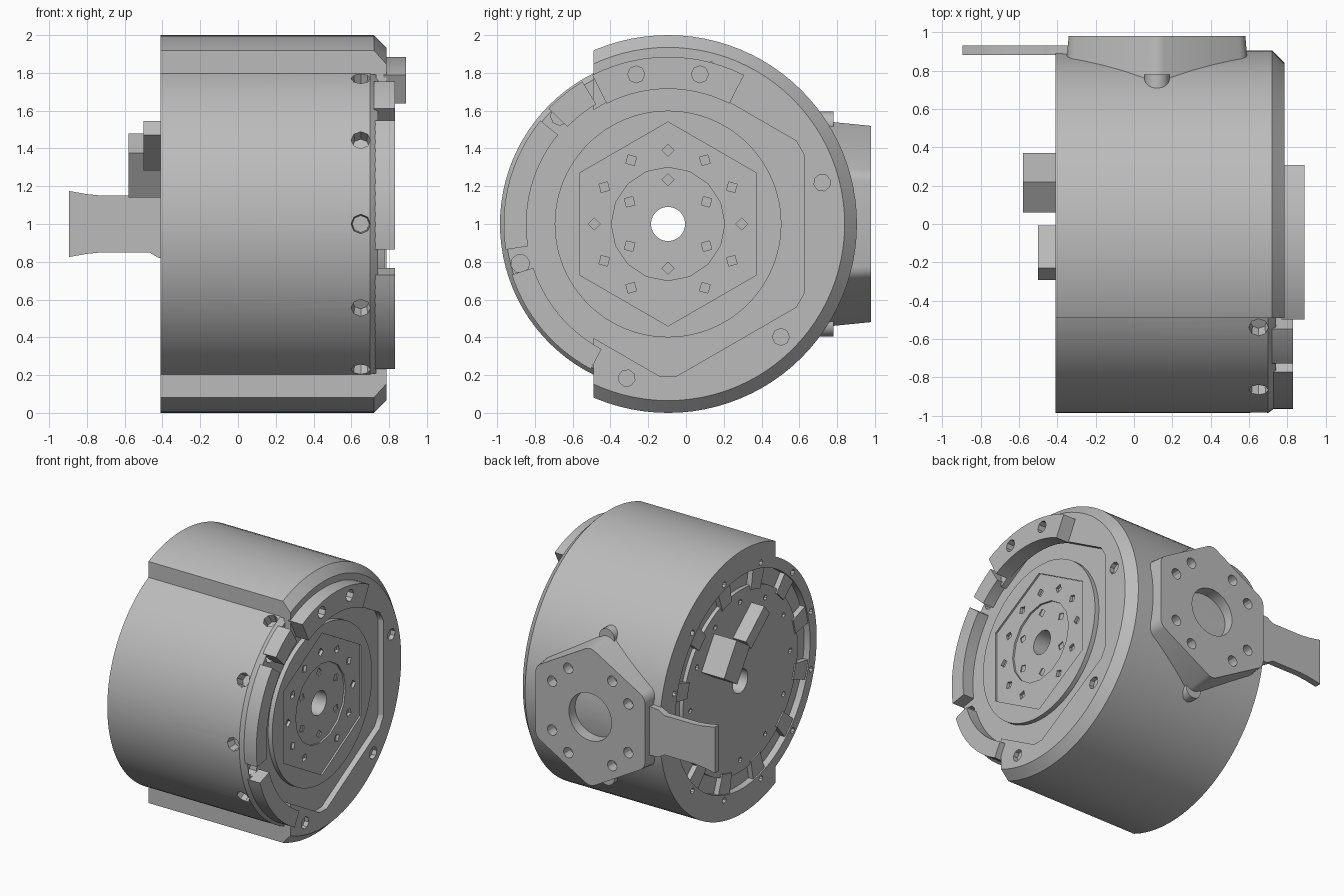
import bpy
import bmesh
from math import cos, sin, pi, radians
from mathutils import Matrix, Vector

if "Cube" in bpy.data.objects:
    bpy.data.objects.remove(bpy.data.objects["Cube"])

CENTRE = Vector((0, -0.095, 1.0))  # the motor axis runs along x through here

grey = bpy.data.materials.new("machined_grey")
grey.use_nodes = True
grey.diffuse_color = (0.5, 0.5, 0.5, 1)
grey.node_tree.nodes["Principled BSDF"].inputs["Base Color"].default_value = (0.5, 0.5, 0.5, 1)


def finish(name, bm):
    bmesh.ops.recalc_face_normals(bm, faces=bm.faces)
    mesh = bpy.data.meshes.new(name)
    bm.to_mesh(mesh)
    bm.free()
    mesh.materials.append(grey)
    obj = bpy.data.objects.new(name, mesh)
    bpy.context.collection.objects.link(obj)
    return obj


def polar(r, deg):
    return (r * cos(radians(deg)), r * sin(radians(deg)))


def add_prism(bm, points, start, end, axis="X", scale=1.0):
    """Extrude a flat outline along x (outline y, z) or y (outline x, z)."""
    def place(p, d):
        return Vector((d, p[0], p[1])) if axis == "X" else Vector((p[0], d, p[1]))
    low = [bm.verts.new(place(p, start)) for p in points]
    high = [bm.verts.new(place((p[0] * scale, p[1] * scale), end)) for p in points]
    bm.faces.new(low)
    bm.faces.new(high)
    for i in range(len(points)):
        j = (i + 1) % len(points)
        bm.faces.new((low[i], low[j], high[j], high[i]))


def prism(name, points, start, end, axis="X", scale=1.0, origin=CENTRE):
    bm = bmesh.new()
    add_prism(bm, points, start, end, axis, scale)
    obj = finish(name, bm)
    obj.location = origin
    return obj


def revolve(name, profile, steps=96, clip=None):
    """Spin a closed (x, radius) profile around the motor axis."""
    bm = bmesh.new()
    rings = [[bm.verts.new((x, *polar(r, 360 * i / steps))) for x, r in profile]
             for i in range(steps)]
    n = len(profile)
    for i in range(steps):
        a, b = rings[i], rings[(i + 1) % steps]
        for k in range(n):
            bm.faces.new((a[k], a[(k + 1) % n], b[(k + 1) % n], b[k]))
    if clip is not None:
        bmesh.ops.bisect_plane(bm, geom=bm.verts[:] + bm.edges[:] + bm.faces[:],
                               plane_co=(0, clip, 0), plane_no=(0, 1, 0), clear_inner=True)
        bmesh.ops.holes_fill(bm, edges=[e for e in bm.edges if e.is_boundary], sides=0)
    obj = finish(name, bm)
    obj.location = CENTRE
    return obj


def circle(r, sides, centre=(0, 0), turn=0):
    return [(centre[0] + r * cos(turn + 2 * pi * i / sides),
             centre[1] + r * sin(turn + 2 * pi * i / sides)) for i in range(sides)]


def cut(obj, fill, origin=CENTRE):
    """Subtract everything that fill() adds to a helper mesh."""
    bm = bmesh.new()
    fill(bm)
    cutter = finish("cutter", bm)
    cutter.location = origin
    cutter.hide_render = True
    mod = obj.modifiers.new("holes", "BOOLEAN")
    mod.operation, mod.solver, mod.object = "DIFFERENCE", "EXACT", cutter
    bpy.context.view_layer.update()
    graph = bpy.context.evaluated_depsgraph_get()
    mesh = bpy.data.meshes.new_from_object(obj.evaluated_get(graph))
    obj.modifiers.clear()
    obj.data = mesh
    bpy.data.objects.remove(cutter)


def hole_ring(bm, count, ring, r, sides, start, end, offset=0):
    for i in range(count):
        a = offset + 360 * i / count
        add_prism(bm, circle(r, sides, polar(ring, a), radians(a)), start, end)


def arc(r0, r1, a0, a1, steps=14):
    angles = [a0 + (a1 - a0) * i / steps for i in range(steps + 1)]
    return [polar(r1, a) for a in angles] + [polar(r0, a) for a in reversed(angles)]


def cut_hex(apothem):
    return [polar(apothem / cos(radians(27)), 60 * k + d) for k in range(6) for d in (-27, 27)]


# Inner motor can, with an open back and radial screw holes
can = revolve("motor_can", [(-.41, .81), (-.41, .89), (.70, .89), (.74, .86),
                            (.74, .09), (-.36, .09), (-.36, .81)])


def can_holes(bm):
    for a in range(120, 241, 30):
        turn = Matrix.Rotation(radians(a), 4, "X") @ Matrix.Translation((.65, .90, 0))
        bmesh.ops.create_cone(bm, cap_ends=True, segments=8, radius1=.045, radius2=.06, depth=.16,
                              matrix=turn @ Matrix.Rotation(-pi / 2, 4, "X"))
    hole_ring(bm, 12, .85, .022, 8, -.5, -.35, 15)
    hole_ring(bm, 6, .81, .05, 8, .68, .80, 15)


cut(can, can_holes)

# Outer shell, cut flat toward the front, with a pocket for the hub
shell = revolve("outer_shell", [(-.41, .885), (-.41, 1), (.72, 1), (.785, .935),
                                (.785, .64), (.73, .64), (.73, .885)], clip=-.395)


def shell_pocket(bm):
    add_prism(bm, cut_hex(.72), .70, .85)


def shell_screws(bm):
    hole_ring(bm, 6, .845, .045, 8, .75, .85, 15)


cut(shell, shell_pocket)
cut(shell, shell_screws)

# Hub: bolted hexagonal flange
flange = prism("hub_flange", cut_hex(.71), .72, .765)


def flange_holes(bm):
    hole_ring(bm, 6, .715, .08, 6, .745, .85, 30)
    hole_ring(bm, 36, .65, .024, 4, .745, .85, 5)
    add_prism(bm, circle(.61, 64), .70, .85)


cut(flange, flange_holes)

# Hub: output disc with stepped hexagon, inner well and hole rings
disc = revolve("output_disc", [(.72, .09), (.72, .60), (.775, .60), (.775, .09)])


def disc_hexagon(bm):
    add_prism(bm, circle(.54, 6, turn=pi / 2), .762, .85)


def disc_well(bm):
    add_prism(bm, circle(.30, 16), .748, .85)
    hole_ring(bm, 12, .39, .032, 4, .735, .85)
    add_prism(bm, circle(.44 - .40, 4, (0, .44)), .80, .85)


def disc_bolts(bm):
    hole_ring(bm, 6, .235, .032, 4, .73, .85, 30)


for step in (disc_hexagon, disc_well, disc_bolts):
    cut(disc, step)

# Raised arc plates around the hub
plates = [("upper_plate", .715, .885, 63, 117, .77, .89),
          ("corner_block", .74, .88, 121, 136, .72, .83),
          ("front_plate", .75, .87, 141, 189, .72, .83),
          ("lower_plate", .75, .87, 198, 242, .72, .83)]
for name, r0, r1, a0, a1, x0, x1 in plates:
    plate = prism(name, arc(r0, r1, a0, a1), x0, x1)
    if name == "upper_plate":
        cut(plate, lambda bm: [add_prism(bm, circle(.045, 8, polar(.81, a)), .82, .95)
                               for a in (78, 102)])

# Back cover disc and the ribs that tie it to the rim
cover = revolve("back_cover", [(-.39, .09), (-.39, .69), (-.34, .69), (-.34, .09)])
cut(cover, lambda bm: hole_ring(bm, 12, .60, .02, 8, -.45, -.37))
for i in range(12):
    prism("rim_rib", arc(.66, .83, 30 * i + 10, 30 * i + 20, 4), -.40, -.35)

# Tilted connector blocks on the back cover
for name, y, z, w, length, angle, depth in (("large_connector", .215, 1.31, .19, .28, -57, -.58),
                                            ("small_connector", -.15, 1.415, .10, .29, -40, -.50)):
    box = [(-length / 2, -w / 2), (length / 2, -w / 2), (length / 2, w / 2), (-length / 2, w / 2)]
    block = prism(name, box, depth, -.37, origin=(0, y, z))
    block.rotation_euler.x = radians(angle)

# Mounting pad: drafted hexagon with a bore and bolt holes
pad_origin = (.12, 0, 1.0)
pad = prism("mounting_pad", circle(.56, 6, turn=pi / 2), .70, .98, "Y", .95, pad_origin)


def pad_holes(bm):
    add_prism(bm, circle(.18, 32), .84, 1.1, "Y")
    for a in (30, 60, 120, 150, 210, 240, 300, 330):
        add_prism(bm, circle(.04, 12, polar(.37, a)), .90, 1.1, "Y")


pad_bevel = bmesh.new()
pad_bevel.from_mesh(pad.data)
corners = [e for e in pad_bevel.edges if abs(e.verts[0].co.y - e.verts[1].co.y) > .1]
bmesh.ops.bevel(pad_bevel, geom=corners, offset=.04, segments=3, affect="EDGES", profile=.5)
pad_bevel.to_mesh(pad.data)
pad_bevel.free()
cut(pad, pad_holes, pad_origin)
for side in (-1, 1):
    prism("pad_boss", circle(.065, 16, (0, side * .53)), .65, .78, "Y", origin=pad_origin)

# Flared tab reaching out from the pad
upper = [(-.25, .19), (-.42, .18), (-.47, .15), (-.72, .15), (-.80, .158), (-.895, .175)]
prism("side_tab", upper + [(x, -z) for x, z in reversed(upper)], .88, .93, "Y", origin=(0, 0, 1.0))

# Smooth the round walls, keep the machined edges crisp
bpy.ops.object.select_all(action="DESELECT")
for obj in bpy.context.collection.objects:
    if obj.type == "MESH" and obj.data.materials and obj.data.materials[0] == grey:
        obj.select_set(True)
        bpy.context.view_layer.objects.active = obj
bpy.ops.object.shade_smooth_by_angle(angle=radians(30))
